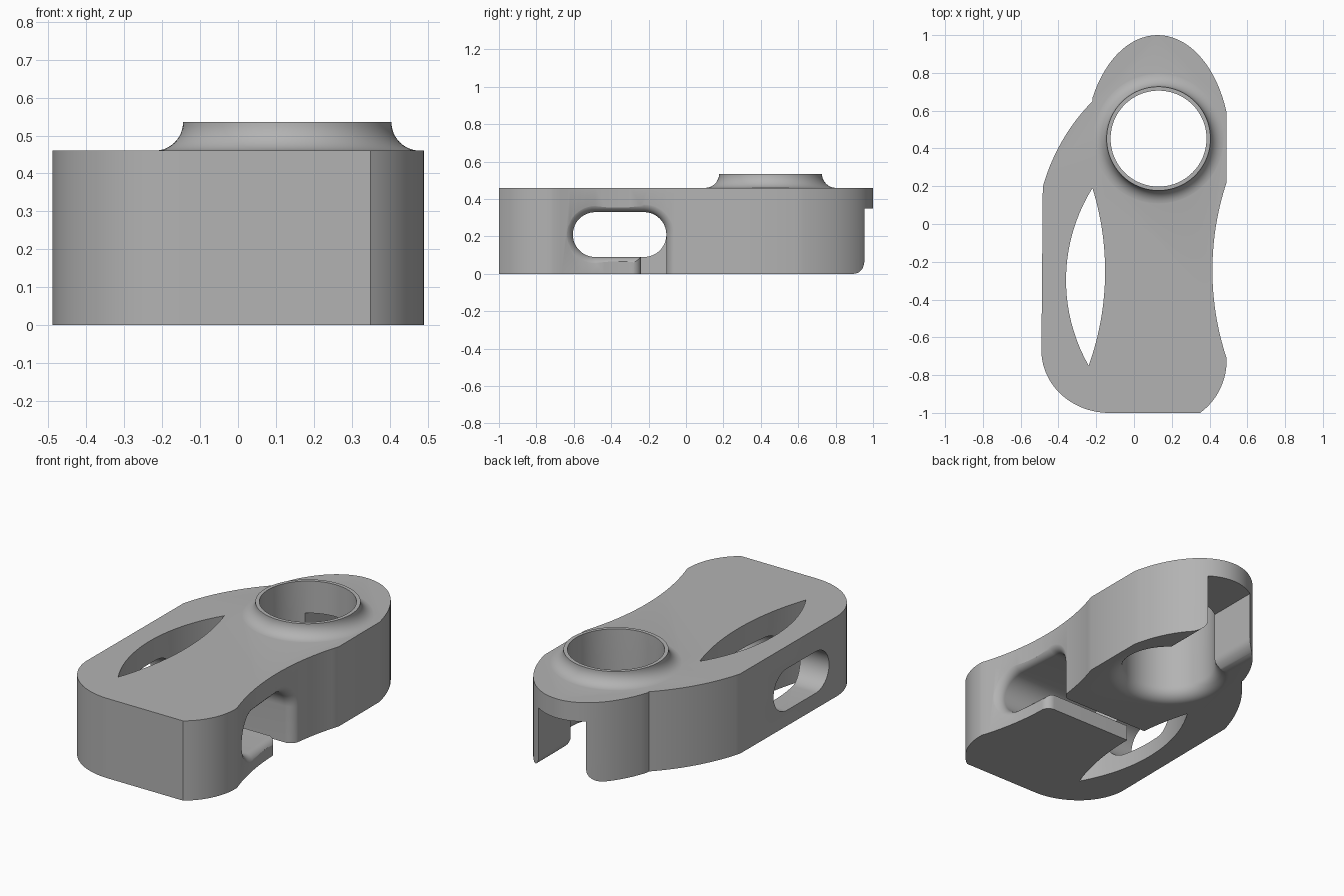
import bpy, bmesh
from math import sin, cos, pi, radians
from mathutils import Vector

cube = bpy.data.objects.get("Cube")
if cube:
    bpy.data.objects.remove(cube)

HEIGHT, FILLET, MOUTH = 0.46, 0.075, 0.05
HUB = Vector((0.13, 0.452))
BORE = 0.254

grey = bpy.data.materials.new("mid_grey")
grey.use_nodes = True
GREY = (0.45, 0.45, 0.45, 1)
grey.diffuse_color = GREY
grey.node_tree.nodes["Principled BSDF"].inputs["Base Color"].default_value = GREY


def loft(name, loops):
    """Closed solid skinned through loops with equal point counts."""
    bm = bmesh.new()
    rings = [[bm.verts.new(p) for p in loop] for loop in loops]
    n = len(rings[0])
    for a, b in zip(rings, rings[1:]):
        for i in range(n):
            j = (i + 1) % n
            bm.faces.new((a[i], a[j], b[j], b[i]))
    bm.faces.new(rings[0][::-1])
    bm.faces.new(rings[-1])
    bmesh.ops.recalc_face_normals(bm, faces=bm.faces)
    mesh = bpy.data.meshes.new(name)
    bm.to_mesh(mesh)
    bm.free()
    mesh.materials.append(grey)
    ob = bpy.data.objects.new(name, mesh)
    bpy.context.collection.objects.link(ob)
    return ob


def prism(name, outline, z0, z1):
    return loft(name, [[(x, y, z) for x, y in outline] for z in (z0, z1)])


def revolve(name, profile, n=96):
    turn = [2 * pi * i / n for i in range(n)]
    return loft(name, [[(HUB.x + r * cos(t), HUB.y + r * sin(t), z) for t in turn]
                       for r, z in profile])


def arc(a, m, b, n=20):
    """Circular arc from a through m to b, without its last point."""
    a, m, b = Vector(a), Vector(m), Vector(b)
    d = 2 * (a.x * (m.y - b.y) + m.x * (b.y - a.y) + b.x * (a.y - m.y))
    qa, qm, qb = a.dot(a), m.dot(m), b.dot(b)
    c = Vector(((qa * (m.y - b.y) + qm * (b.y - a.y) + qb * (a.y - m.y)) / d,
                (qa * (b.x - m.x) + qm * (a.x - b.x) + qb * (m.x - a.x)) / d))
    start, sweep = a - c, (a - c).angle_signed(b - c)
    pts = []
    for i in range(n):
        t = -sweep * i / n
        pts.append((c.x + start.x * cos(t) - start.y * sin(t),
                    c.y + start.x * sin(t) + start.y * cos(t)))
    return pts


def ellipse(cx, cy, a, b, t0, t1, n=32):
    return [(cx + a * cos(radians(t0 + (t1 - t0) * i / n)),
             cy + b * sin(radians(t0 + (t1 - t0) * i / n))) for i in range(n + 1)]


def combine(target, tool, operation):
    mod = target.modifiers.new(tool.name, 'BOOLEAN')
    mod.operation, mod.object, mod.solver = operation, tool, 'EXACT'
    bpy.context.view_layer.objects.active = target
    bpy.ops.object.modifier_apply(modifier=mod.name)
    bpy.data.objects.remove(tool)


# Main block: waisted side, rounded nose, shoulder and round front corner
outline = (arc((0.49, -0.71), (0.415, -0.24), (0.49, 0.22))
           + [(0.49, 0.22)]
           + ellipse(0.125, 0.40, 0.385, 0.60, 18.5, 153.5)
           + arc((-0.22, 0.65), (-0.383, 0.435), (-0.49, 0.17))
           + ellipse(-0.13, -0.67, 0.36, 0.33, 180, 270)
           + arc((0.35, -1), (0.455, -0.875), (0.49, -0.71)))
body = prism("clamp_body", outline, 0, HEIGHT)

# Raised collar with a concave skirt
steps = [radians(90 * i / 12) for i in range(13)]
collar = revolve("collar", [(0.352, 0.3), (0.352, HEIGHT - 0.001)]
                 + [(0.275 + FILLET * (1 - sin(t)), HEIGHT + FILLET * (1 - cos(t)))
                    for t in steps[1:]])
combine(body, collar, 'UNION')

# Bore with a rounded lower mouth
bore = revolve("bore", [(BORE + FILLET, -0.1)]
               + [(BORE + FILLET * (1 - sin(t)), FILLET * (1 - cos(t))) for t in steps]
               + [(BORE, 0.8)])
combine(body, bore, 'DIFFERENCE')

# Rear notch from bore to nose, rounded along its lower edges
half = [(0.15 + FILLET, -0.1)] + [(0.15 + FILLET * (1 - sin(t)), FILLET * (1 - cos(t)))
                                  for t in steps] + [(0.15, 0.35)]
section = half + [(-x, z) for x, z in reversed(half)]
notch = loft("rear_notch", [[(0.122 + x, y, z) for x, z in section] for y in (0.45, 1.2)])
combine(body, notch, 'DIFFERENCE')

# Lens-shaped opening through the top
lens = (arc((-0.24, -0.75), (-0.153, -0.27), (-0.22, 0.19))
        + arc((-0.22, 0.19), (-0.36, -0.30), (-0.24, -0.75)))
combine(body, prism("lens_opening", lens, -0.1, 0.8), 'DIFFERENCE')


def wall(y):
    return 0.415 + 0.075 * ((y + 0.24) / 0.46) ** 2


def side_cutter(name, shape, x_end):
    """Sideways cutter whose mouth is rounded where it meets the waisted wall."""
    loops = [[(x_end, y, z) for y, z in shape(0)]]
    for t in reversed(steps):
        loops.append([(wall(y) - MOUTH * (1 - cos(t)) + 0.001, y, z)
                      for y, z in shape(MOUTH * (1 - sin(t)))])
    loops.append([(0.8, y, z) for y, z in shape(MOUTH)])
    return loft(name, loops)


def slot_shape(grow):
    r = 0.12 + grow
    pts = []
    for centre, start in ((-0.225, -90), (-0.485, 90)):
        pts += [(centre + r * cos(radians(start + 7.5 * i)),
                 0.21 + r * sin(radians(start + 7.5 * i))) for i in range(25)]
    return pts


def gap_shape(grow):
    low, high = -0.24 - grow, -0.105 + grow
    return [(low, -0.1), (high, -0.1), (high, 0.21), (low, 0.21)]


# Side slot right through, and the gap that opens it downwards
combine(body, side_cutter("side_slot", slot_shape, -0.8), 'DIFFERENCE')
combine(body, side_cutter("lower_gap", gap_shape, -0.25), 'DIFFERENCE')

# Smooth shading with crisp edges
bpy.ops.object.select_all(action='DESELECT')
body.select_set(True)
bpy.context.view_layer.objects.active = body
bpy.ops.object.shade_smooth_by_angle(angle=radians(25))
